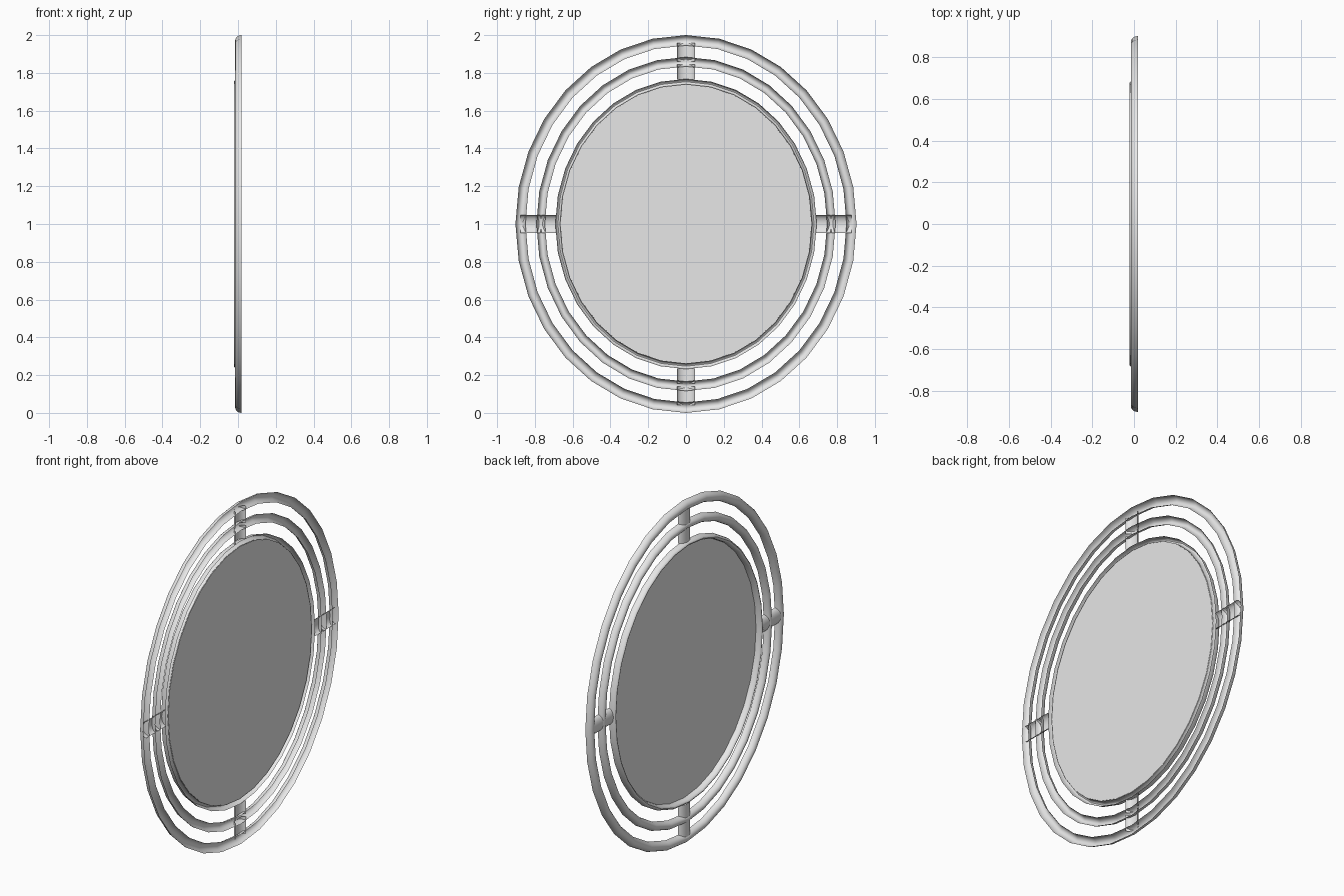
import bpy
import bmesh
import math

cube = bpy.data.objects.get("Cube")
if cube:
    bpy.data.objects.remove(cube, do_unlink=True)

SEGMENTS = 32   # sides around each oval
ARC = 10        # steps across each half-round section

grey = bpy.data.materials.new("light grey")
grey.use_nodes = True
grey.diffuse_color = (0.8, 0.8, 0.8, 1)
grey.node_tree.nodes["Principled BSDF"].inputs["Base Color"].default_value = (0.8, 0.8, 0.8, 1)


def finish(name, bm):
    bmesh.ops.recalc_face_normals(bm, faces=bm.faces)
    mesh = bpy.data.meshes.new(name)
    bm.to_mesh(mesh)
    bm.free()
    mesh.materials.append(grey)
    obj = bpy.data.objects.new(name, mesh)
    bpy.context.collection.objects.link(obj)
    bpy.ops.object.select_all(action='DESELECT')
    obj.select_set(True)
    bpy.context.view_layer.objects.active = obj
    bpy.ops.object.shade_smooth_by_angle(angle=math.radians(40))
    return obj


def skin(bm, rows, closed=False):
    """Join neighbouring rows of points with quads."""
    rows = [[bm.verts.new(p) for p in row] for row in rows]
    pairs = list(zip(rows, rows[1:]))
    if closed:
        pairs.append((rows[-1], rows[0]))
    for a, b in pairs:
        for i in range(len(a) - 1):
            bm.faces.new((a[i], a[i + 1], b[i + 1], b[i]))


def half_round(rim, crown):
    """Points across a half-round channel: (position -1..1, x)."""
    angles = [math.pi * i / ARC for i in range(ARC + 1)]
    return [(-math.cos(a), rim + (crown - rim) * math.sin(a)) for a in angles]


def oval_ring(name, outer, inner, rim, crown):
    bm = bmesh.new()
    rows = []
    for k in range(SEGMENTS):
        t = 2 * math.pi * k / SEGMENTS
        row = []
        for s, x in half_round(rim, crown):
            f = (s + 1) / 2
            ry, rz = (inner[i] + (outer[i] - inner[i]) * f for i in range(2))
            row.append((x, ry * math.cos(t), 1 + rz * math.sin(t)))
        rows.append(row)
    skin(bm, rows, closed=True)
    return finish(name, bm)


def bracket(name, angle, start, end):
    """Short open channel running outward from start to end."""
    bm = bmesh.new()
    c, n = math.cos(angle), math.sin(angle)
    skin(bm, [[(x, r * c - 0.048 * s * n, 1 + r * n + 0.048 * s * c)
               for s, x in half_round(0.018, -0.012)] for r in (start, end)])
    return finish(name, bm)


# Three concentric oval rings, open at the back
oval_ring("outer_ring", (0.903, 1.0), (0.85, 0.945), 0.019, -0.015)
oval_ring("middle_ring", (0.792, 0.884), (0.747, 0.834), 0.019, -0.015)
oval_ring("inner_ring", (0.692, 0.768), (0.664, 0.738), 0.014, -0.021)

# Mirror pane
bm = bmesh.new()
pane = [bm.verts.new((0.012, 0.667 * math.cos(2 * math.pi * k / SEGMENTS),
                      1 + 0.74 * math.sin(2 * math.pi * k / SEGMENTS)))
        for k in range(SEGMENTS)]
bm.faces.new(pane)
finish("mirror_pane", bm)

# Brackets joining the rings on all four sides
for side, turn in (("left", 0), ("top", 1), ("right", 2), ("bottom", 3)):
    a = turn * math.pi / 2
    upright = turn % 2
    bracket(side + "_outer_bracket", a, *((0.86, 0.958) if upright else (0.77, 0.876)))
    bracket(side + "_inner_bracket", a, *((0.765, 0.845) if upright else (0.688, 0.765)))
